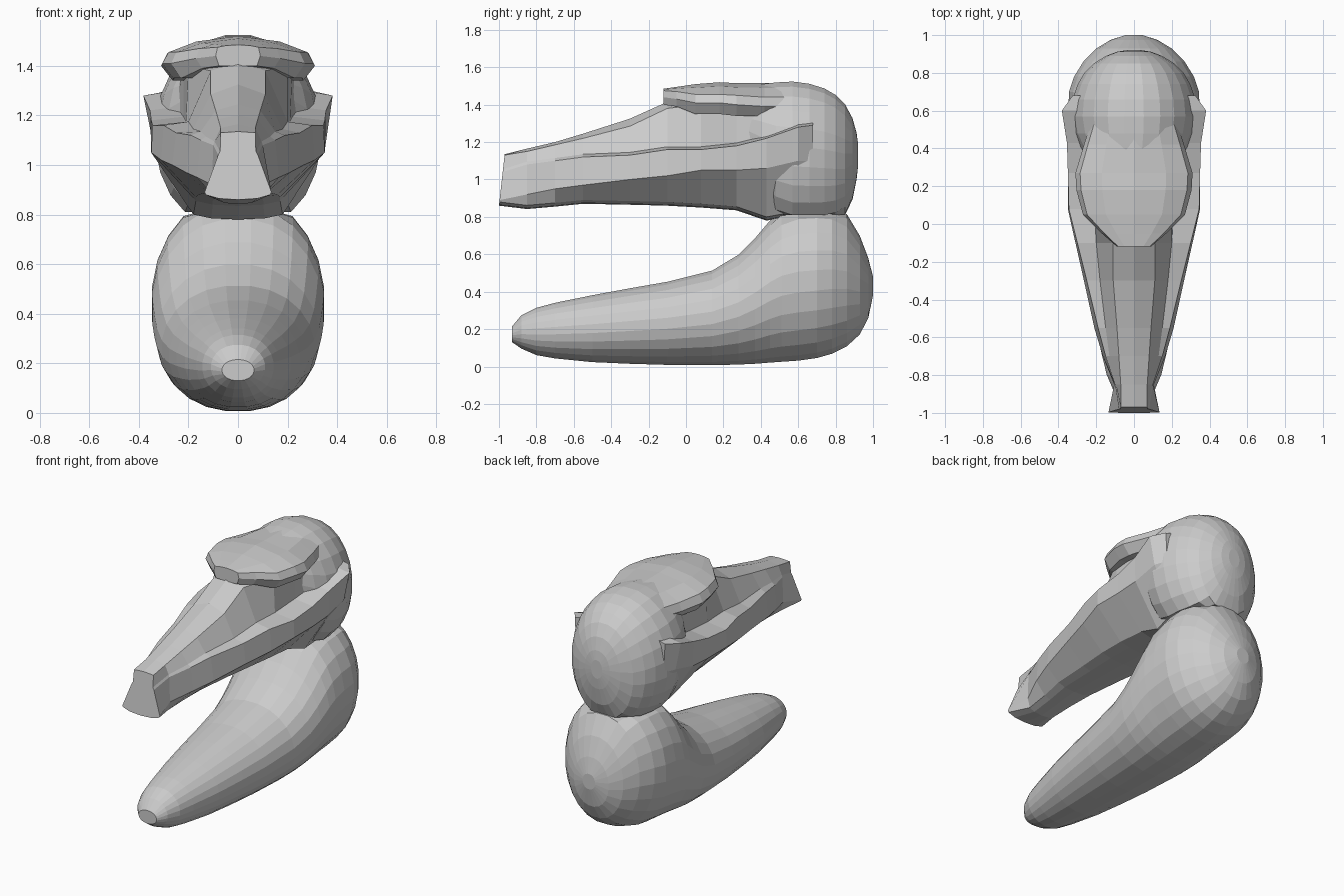
import bpy, bmesh, math

grey = bpy.data.materials.new("plain grey")
grey.diffuse_color = (0.6, 0.6, 0.6, 1)


def loft(name, rings):
    """Skin a list of closed rings of equal length and cap both ends."""
    bm = bmesh.new()
    loops = [[bm.verts.new(p) for p in ring] for ring in rings]
    n = len(loops[0])
    for a, b in zip(loops, loops[1:]):
        for i in range(n):
            j = (i + 1) % n
            bm.faces.new((a[i], a[j], b[j], b[i]))
    bm.faces.new(loops[0])
    bm.faces.new(loops[-1])
    bmesh.ops.recalc_face_normals(bm, faces=bm.faces)
    me = bpy.data.meshes.new(name)
    bm.to_mesh(me)
    bm.free()
    me.materials.append(grey)
    ob = bpy.data.objects.new(name, me)
    bpy.context.collection.objects.link(ob)
    return ob


def oval(y, z0, z1, w, low=-9, high=9, n=24):
    """Oval ring across y, cut flat at the neck height."""
    zc, h = (z0 + z1) / 2, (z1 - z0) / 2
    ring = []
    for i in range(n):
        s = math.sin(2 * math.pi * (i + 0.5) / n)
        c = math.cos(2 * math.pi * (i + 0.5) / n)
        ring.append((w * math.copysign(abs(c) ** 0.92, c), y,
                     min(max(zc + h * s, low), high)))
    return ring


def mirrored(y, half):
    """Ring from half a section that starts and ends on the centre line."""
    pts = half + [(-x, z) for x, z in half[-2:0:-1]]
    return [(x, y, z) for x, z in pts]


# lower body: y, bottom, top, half width
BODY = [(-.93, .13, .215, .065), (-.88, .095, .275, .11), (-.8, .06, .315, .145),
        (-.7, .042, .342, .17), (-.5, .022, .383, .215), (-.3, .013, .42, .25),
        (-.1, .007, .455, .28), (.14, .005, .515, .31), (.28, .008, .60, .33),
        (.37, .012, .69, .34), (.45, .018, .785, .347), (.51, .022, .84, .35),
        (.6, .028, .875, .35), (.7, .042, .88, .347), (.78, .065, .87, .32),
        (.86, .105, .82, .27), (.93, .17, .70, .20), (.975, .26, .58, .125),
        (1.0, .38, .48, .045)]
loft("lower_body", [oval(*r, high=.815) for r in BODY])

# rounded back of the skull
DOME = [(.3, 1.0, 1.485, .2), (.4, .86, 1.512, .28), (.48, .76, 1.522, .32),
        (.57, .72, 1.527, .337), (.66, .72, 1.515, .328), (.74, .73, 1.49, .3),
        (.8, .75, 1.455, .265), (.85, .79, 1.405, .215), (.89, .89, 1.33, .15),
        (.912, 1.0, 1.25, .09), (.92, 1.07, 1.19, .04)]
loft("skull_back", [oval(*r, low=.81) for r in DOME])

# snout and cheeks: y, bottom z, bottom half width, cheek x z, ridge x z,
# recess x, top edge x z, top z
HEAD = [(-.985, .86, .13, .135, .89, .08, 1.04, .072, .07, 1.13, 1.135),
        (-.85, .842, .09, .105, .92, .10, 1.08, .095, .07, 1.15, 1.165),
        (-.7, .855, .10, .165, .95, .15, 1.10, .13, .08, 1.185, 1.20),
        (-.55, .87, .12, .21, .97, .19, 1.12, .15, .09, 1.22, 1.245),
        (-.3, .865, .14, .265, 1.0, .25, 1.13, .18, .11, 1.285, 1.325),
        (-.1, .86, .16, .31, 1.02, .30, 1.16, .20, .11, 1.38, 1.415),
        (.08, .85, .17, .35, 1.05, .345, 1.16, .21, .20, 1.40, 1.45),
        (.27, .835, .17, .35, 1.05, .35, 1.18, .22, .22, 1.40, 1.47),
        (.43, .78, .18, .35, 1.06, .355, 1.22, .25, .23, 1.41, 1.48),
        (.6, .81, .20, .345, 1.1, .382, 1.28, .29, .22, 1.42, 1.49),
        (.68, .81, .19, .315, 1.1, .325, 1.29, .27, .2, 1.42, 1.47)]
rings = []
for y, zb, b, w, zw, r, zr, c, t, ze, zt in HEAD:
    rings.append(mirrored(y, [(0, zb), (b * .6, zb + .005), (b, zb + .02), (w, zw),
                              (r, zr), (c, zr + .015), (t, ze), (0, zt)]))
head = loft("snout_and_cheeks", rings)

# slope the blunt nose so its lower lip reaches furthest forward
for v in head.data.vertices:
    if v.co.y < -.98:
        v.co.y = -1.0 + .03 * (v.co.z - .86) / .27

# overhanging brow plate: y, half width, under z, side z, top edge z, top z
BROW = [(-.12, .09, 1.40, 1.44, 1.475, 1.485), (-.05, .17, 1.39, 1.43, 1.47, 1.495),
        (.05, .27, 1.35, 1.41, 1.455, 1.51), (.18, .305, 1.35, 1.41, 1.455, 1.52),
        (.27, .31, 1.34, 1.40, 1.45, 1.515), (.42, .265, 1.34, 1.39, 1.44, 1.515),
        (.56, .22, 1.36, 1.39, 1.44, 1.515)]
loft("brow_plate", [mirrored(y, [(0, zb), (w * .85, zb), (w, zs), (w * .92, ze),
                                 (w * .55, (ze + 2 * zt) / 3), (0, zt)])
                    for y, w, zb, zs, ze, zt in BROW])
